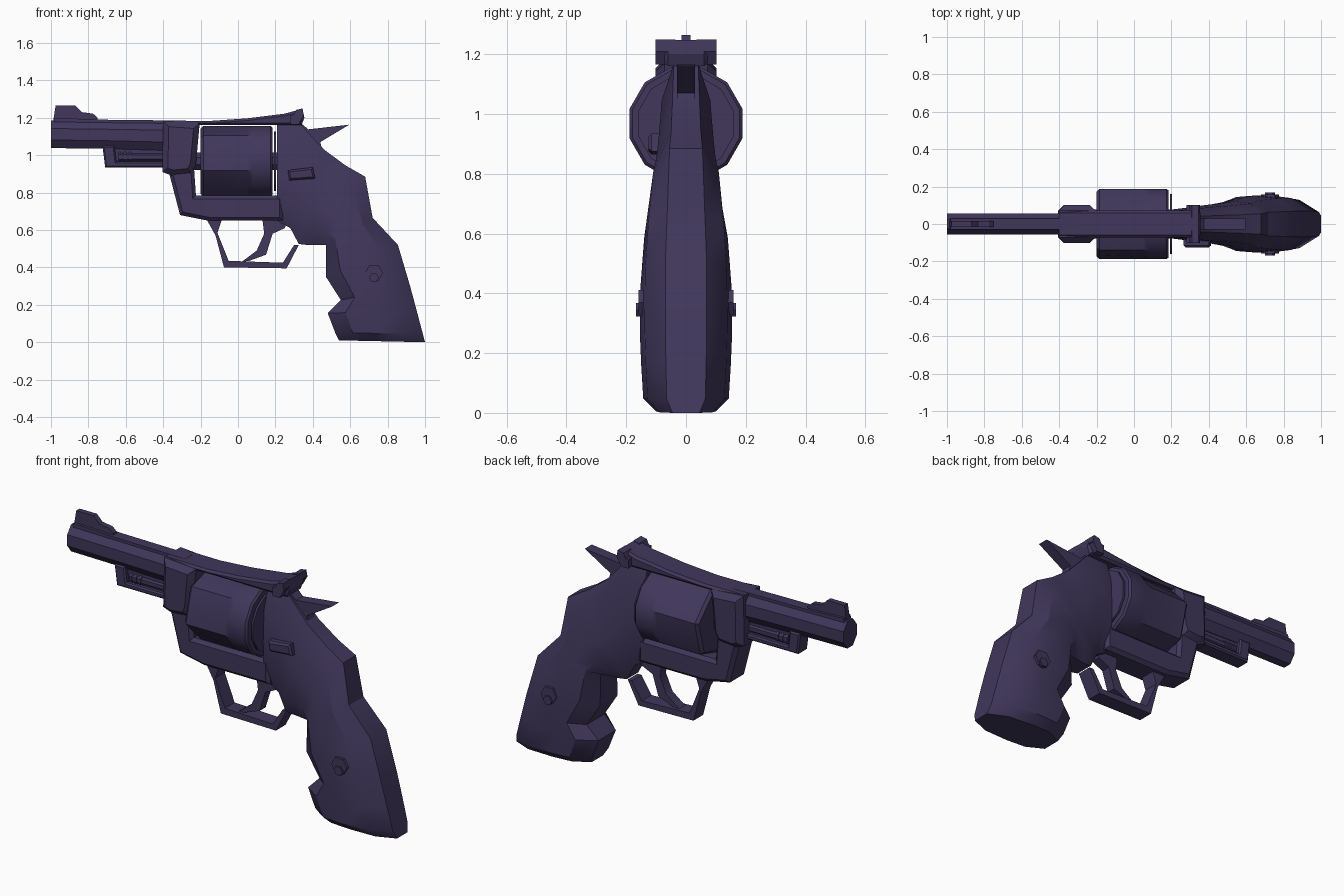
import bpy, bmesh, math

gunmetal = bpy.data.materials.new("dark_violet_metal")
gunmetal.diffuse_color = (0.052, 0.038, 0.105, 1)


def finish(name, bm):
    bmesh.ops.recalc_face_normals(bm, faces=bm.faces)
    me = bpy.data.meshes.new(name)
    bm.to_mesh(me)
    bm.free()
    me.materials.append(gunmetal)
    ob = bpy.data.objects.new(name, me)
    bpy.context.scene.collection.objects.link(ob)
    return ob


def loft(name, rings):
    """Skin a list of equal-length rings and cap both ends."""
    bm = bmesh.new()
    vs = [[bm.verts.new(p) for p in r] for r in rings]
    n = len(vs[0])
    for a, b in zip(vs, vs[1:]):
        for i in range(n):
            j = (i + 1) % n
            bm.faces.new((a[i], a[j], b[j], b[i]))
    bm.faces.new(vs[0])
    bm.faces.new(vs[-1])
    return finish(name, bm)


def prism(name, pts, y0, y1, bevel=0):
    """Extrude an x-z outline across y, optionally chamfering the side rims."""
    bm = bmesh.new()
    a = [bm.verts.new((x, y0, z)) for x, z in pts]
    b = [bm.verts.new((x, y1, z)) for x, z in pts]
    caps = [bm.faces.new(a), bm.faces.new(b)]
    n = len(pts)
    for i in range(n):
        j = (i + 1) % n
        bm.faces.new((a[i], a[j], b[j], b[i]))
    if bevel:
        bmesh.ops.recalc_face_normals(bm, faces=bm.faces)
        bmesh.ops.bevel(bm, geom=[e for f in caps for e in f.edges], offset=bevel,
                        segments=1, affect='EDGES', clamp_overlap=True)
    return finish(name, bm)


def plate(name, pts, hw, bevel=0):
    return prism(name, pts, -hw, hw, bevel)


def rect(x0, x1, z0, z1):
    return [(x0, z0), (x1, z0), (x1, z1), (x0, z1)]


def disc(x, z, r, n=8):
    return [(x + r * math.cos(2 * math.pi * i / n), z + r * math.sin(2 * math.pi * i / n))
            for i in range(n)]


def round_ring(x, zc, ry, rz, n, flute=1.0):
    """Ring around the x axis; every other vertex can be pulled in for flutes."""
    out = []
    for i in range(n):
        t = 2 * math.pi * (i + 0.5) / n
        k = flute if i % 2 else 1.0
        out.append((x, ry * k * math.cos(t), zc + rz * k * math.sin(t)))
    return out


# Barrel with muzzle, front sight and ejector housing
loft("barrel", [round_ring(x, z, 0.062, r, 8) for x, z, r in
                ((-1.0, 1.112, 0.080), (-0.7, 1.108, 0.080), (-0.3, 1.10, 0.084))])
plate("barrel_rib", [(-0.99, 1.16), (-0.3, 1.15), (-0.3, 1.185), (-0.75, 1.19),
                     (-0.98, 1.20)], 0.03)
plate("front_sight", [(-0.99, 1.17), (-0.75, 1.17), (-0.75, 1.20), (-0.775, 1.222),
                      (-0.835, 1.23), (-0.87, 1.265), (-0.975, 1.265)], 0.015)
plate("ejector_housing", [(-0.725, 1.05), (-0.71, 0.935), (-0.38, 0.935), (-0.38, 0.965),
                          (-0.65, 0.965), (-0.66, 1.05)], 0.045, 0.008)
plate("ejector_web", rect(-0.68, -0.38, 0.95, 1.06), 0.02)
loft("ejector_rod", [round_ring(x, 0.99, 0.032, 0.027, 8) for x in (-0.64, -0.38)])
for i in range(3):
    x = -0.64 + i * 0.028
    loft("ejector_rod_ring", [round_ring(x + d, 0.99, 0.038, 0.033, 8) for d in (0, 0.015)])

# Frame around the cylinder window
plate("frame_front", [(-0.405, 0.91), (-0.35, 0.89), (-0.25, 0.90), (-0.225, 0.95),
                      (-0.205, 1.17), (-0.40, 1.185)], 0.102, 0.03)
plate("frame_bottom", [(-0.375, 0.93), (-0.31, 0.68), (-0.16, 0.65), (0.24, 0.65),
                       (0.24, 0.785), (-0.225, 0.785), (-0.235, 0.93)], 0.078, 0.018)
plate("top_strap", [(-0.40, 1.15), (-0.22, 1.16), (0.34, 1.16), (0.355, 1.20), (0.345, 1.248),
                    (0.25, 1.222), (0.05, 1.197), (-0.15, 1.183), (-0.40, 1.185)], 0.072, 0.012)

# Rear sight: base with a raised ear on each side
plate("rear_sight_base", [(0.28, 1.165), (0.325, 1.165), (0.352, 1.215), (0.28, 1.215)], 0.102)
for s in (-1, 1):
    prism("rear_sight_ear", [(0.295, 1.21), (0.352, 1.21), (0.345, 1.25), (0.31, 1.242)],
          s * 0.035, s * 0.102)

# Fluted cylinder, its rear plate and axle
loft("cylinder", [round_ring(x, 0.968, r, r, 12, f) for x, r, f in
                  ((-0.20, 0.18, 0.86), (-0.185, 0.195, 0.88), (0.05, 0.195, 0.93),
                   (0.08, 0.195, 1.0), (0.175, 0.195, 1.0), (0.185, 0.185, 1.0))])
loft("cylinder_rear_plate", [round_ring(x, 0.968, 0.165, 0.165, 12) for x in (0.193, 0.204)])
loft("cylinder_axle", [round_ring(x, 0.968, 0.05, 0.05, 8) for x in (-0.26, 0.24)])

# Rear frame and grip: one loft, each station = lower/front point, upper/back point, half width
stations = [((0.208, 0.65), (0.208, 1.17), 0.078), ((0.28, 0.61), (0.33, 1.17), 0.09),
            ((0.325, 0.525), (0.46, 1.03), 0.102), ((0.37, 0.52), (0.575, 0.945), 0.11),
            ((0.42, 0.52), (0.68, 0.885), 0.122), ((0.47, 0.52), (0.72, 0.665), 0.14),
            ((0.47, 0.35), (0.855, 0.52), 0.152), ((0.55, 0.225), (0.92, 0.30), 0.154),
            ((0.48, 0.155), (0.955, 0.17), 0.150), ((0.52, 0.05), (0.988, 0.045), 0.143),
            ((0.54, 0.01), (1.0, 0.0), 0.10)]
rings = []
for (x0, z0), (x1, z1), w in stations:
    half = [(0, 0.5), (0.2, 0.95), (0.45, 1), (0.78, 0.9), (1, 0.45)]
    loop = [(t, k) for t, k in half] + [(t, -k) for t, k in reversed(half)]
    rings.append([(x0 + (x1 - x0) * t, k * w, z0 + (z1 - z0) * t) for t, k in loop])
loft("rear_frame_and_grip", rings)

# Grip medallion and screw, both sides
for s in (-1, 1):
    prism("grip_medallion", disc(0.727, 0.37, 0.048, 6), s * 0.13, s * 0.159)
    prism("grip_screw", disc(0.727, 0.345, 0.026, 6), s * 0.13, s * 0.168)

# Thumb latch on the front side
prism("thumb_latch", [(0.265, 0.92), (0.40, 0.935), (0.412, 0.875), (0.275, 0.865)],
      -0.125, -0.07, 0.01)

# Hammer with pointed spur
plate("hammer", [(0.30, 1.16), (0.345, 1.165), (0.375, 1.138), (0.595, 1.163), (0.44, 1.07),
                 (0.46, 0.99), (0.32, 0.98)], 0.03)

# Trigger and guard
plate("trigger", [(0.13, 0.66), (0.14, 0.58), (0.10, 0.49), (0.02, 0.43), (0.06, 0.435),
                  (0.15, 0.468), (0.185, 0.58), (0.25, 0.61), (0.27, 0.66)], 0.026)
plate("trigger_guard", [(-0.17, 0.66), (-0.12, 0.57), (-0.075, 0.40), (0.26, 0.395),
                        (0.325, 0.52), (0.30, 0.52), (0.24, 0.425), (-0.05, 0.435),
                        (-0.11, 0.585), (-0.085, 0.66)], 0.042)

# Soft shading across shallow edges
for ob in bpy.context.scene.objects:
    ob.select_set(True)
    bpy.context.view_layer.objects.active = ob
bpy.ops.object.shade_smooth_by_angle(angle=math.radians(32))
